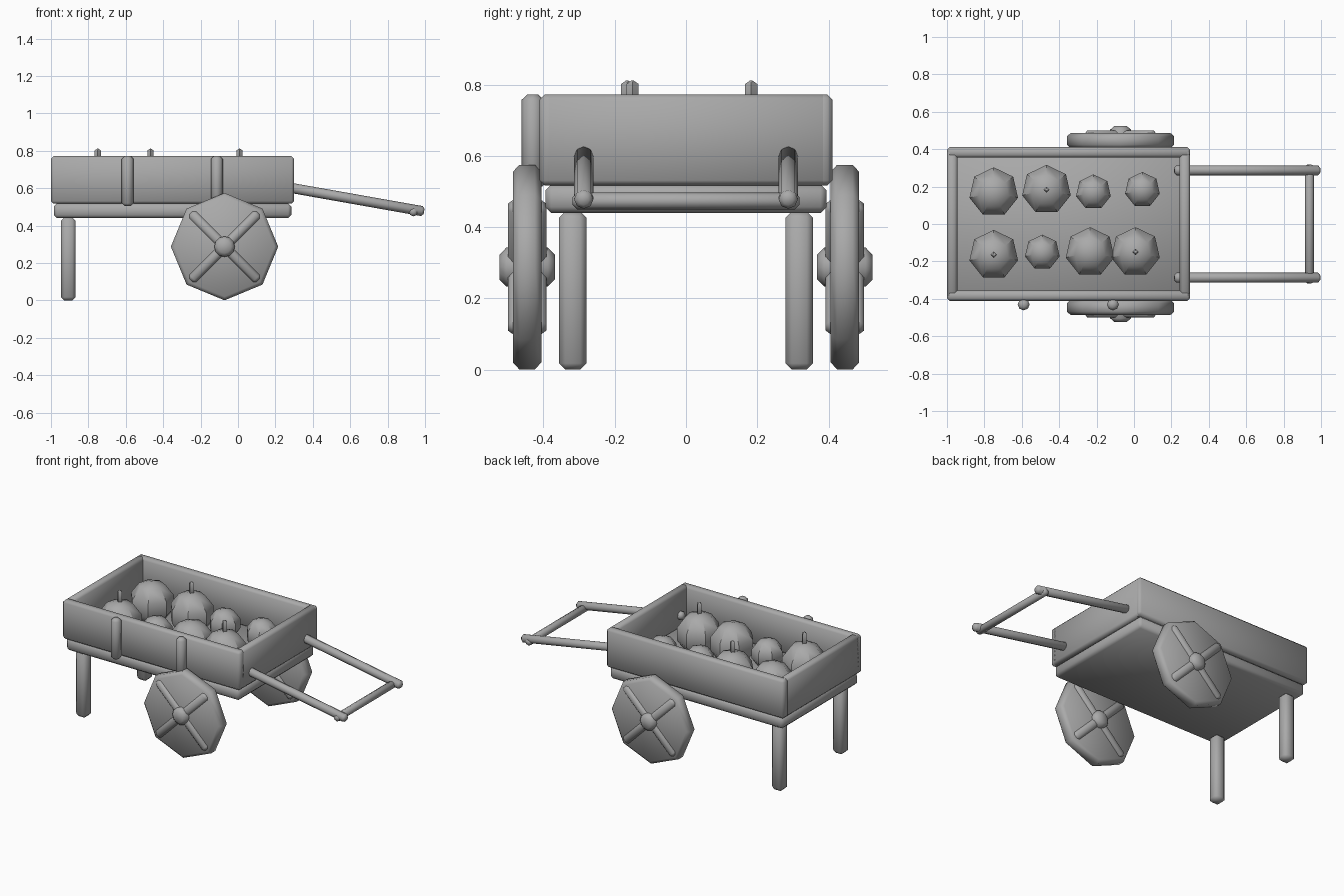
import bpy, bmesh, math
from mathutils import Matrix, Vector

cube = bpy.data.objects.get("Cube")
if cube:
    bpy.data.objects.remove(cube, do_unlink=True)

# One plain grey for the whole cart
grey = bpy.data.materials.new("plain_grey")
grey.use_nodes = True
colour = (0.4, 0.4, 0.4, 1)
grey.diffuse_color = colour
grey.node_tree.nodes["Principled BSDF"].inputs["Base Color"].default_value = colour


def finish(name, bm, matrix, angle=50):
    """Turn a bmesh into a placed, smooth-shaded object."""
    bmesh.ops.recalc_face_normals(bm, faces=bm.faces)
    mesh = bpy.data.meshes.new(name)
    bm.transform(matrix)
    bm.to_mesh(mesh)
    bm.free()
    mesh.materials.append(grey)
    mesh.shade_smooth()
    mesh.set_sharp_from_angle(angle=math.radians(angle))
    obj = bpy.data.objects.new(name, mesh)
    bpy.context.collection.objects.link(obj)
    return obj


def box(name, centre, size, bevel=0.017, turn=Matrix()):
    """Box with chamfered edges."""
    bm = bmesh.new()
    bmesh.ops.create_cube(bm, size=1, matrix=Matrix.Diagonal((*size, 1)))
    bmesh.ops.bevel(bm, geom=bm.edges[:], offset=bevel, segments=1, affect='EDGES')
    return finish(name, bm, Matrix.Translation(centre) @ turn)


def rod(name, start, end, radius, sides=8, bevel=0.015, radius_end=None):
    """Cylinder between two points with chamfered rims."""
    start, end = Vector(start), Vector(end)
    axis = end - start
    bm = bmesh.new()
    bmesh.ops.create_cone(bm, cap_ends=True, segments=sides, radius1=radius,
                          radius2=radius_end or radius, depth=axis.length)
    rims = [e for e in bm.edges if abs(e.verts[0].co.z - e.verts[1].co.z) < 1e-4]
    bmesh.ops.bevel(bm, geom=rims, offset=bevel, segments=1, affect='EDGES')
    turn = axis.to_track_quat('Z', 'Y').to_matrix().to_4x4()
    return finish(name, bm, Matrix.Translation((start + end) / 2) @ turn)


# Tray: base slab, long sides and end boards
box("base_slab", (-0.35, 0, 0.48), (1.27, 0.79, 0.08))
for side, label in ((1, "back"), (-1, "front")):
    box(label + "_board", (-0.35, side * 0.383, 0.645), (1.3, 0.056, 0.255), 0.014)
for x, label in ((-0.972, "right"), (0.272, "left")):
    box(label + "_end_board", (x, 0, 0.645), (0.056, 0.796, 0.255), 0.014)

# Upright posts on the front board
for x in (-0.59, -0.113):
    rod("front_post", (x, -0.43, 0.505), (x, -0.43, 0.772), 0.032)

# Wheels, legs and handles, mirrored across y
wheel_x, wheel_z, wheel_y = -0.072, 0.288, 0.446
for side, label in ((1, "back"), (-1, "front")):
    y = side * wheel_y
    rod(label + "_wheel", (wheel_x, y - 0.04, wheel_z), (wheel_x, y + 0.04, wheel_z),
        0.287, bevel=0.018)
    rod(label + "_hub", (wheel_x, y - 0.078, wheel_z), (wheel_x, y + 0.078, wheel_z),
        0.055, sides=12, bevel=0.02)
    for angle in (45, -45):
        box(label + "_spoke", (wheel_x, y, wheel_z), (0.51, 0.108, 0.054), 0.015,
            Matrix.Rotation(math.radians(angle), 4, 'Y'))
    box(label + "_leg", (-0.907, side * 0.318, 0.222), (0.078, 0.078, 0.444), 0.018)
    rod(label + "_handle", (0.215, side * 0.287, 0.614), (0.995, side * 0.287, 0.476),
        0.027, bevel=0.012)
rod("handle_crossbar", (0.938, -0.318, 0.474), (0.938, 0.318, 0.474), 0.024, bevel=0.012)

# Pumpkins in the tray: x, y, radius, has stem
pumpkins = [
    (-0.75, 0.17, 0.14, False), (-0.468, 0.183, 0.14, True),
    (-0.217, 0.17, 0.1, False), (0.045, 0.183, 0.1, False),
    (-0.75, -0.165, 0.14, True), (-0.49, -0.152, 0.1, False),
    (-0.235, -0.15, 0.14, False), (0.008, -0.15, 0.14, True),
]
for x, y, radius, has_stem in pumpkins:
    bm = bmesh.new()
    bmesh.ops.create_uvsphere(bm, u_segments=7, v_segments=5, radius=radius)
    finish("pumpkin", bm, Matrix.Translation((x, y, 0.605)), 40)
    if has_stem:
        rod("pumpkin_stem", (x, y, 0.72), (x, y, 0.812), 0.017, sides=4, bevel=0.01)
